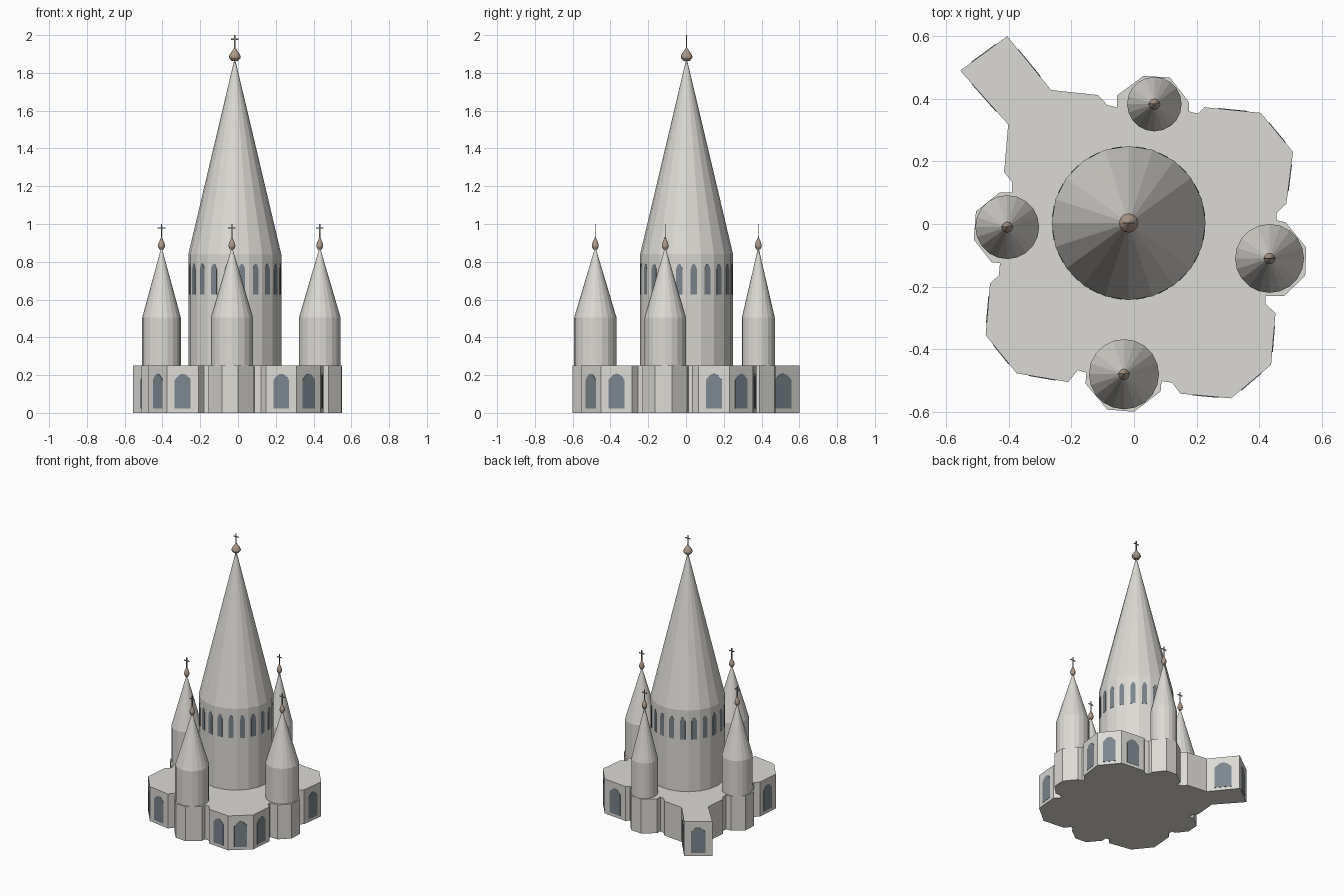
import bpy, bmesh
from math import sin, cos, pi
from mathutils import Vector

if "Cube" in bpy.data.objects:
    bpy.data.objects.remove(bpy.data.objects["Cube"])


def material(name, color):
    m = bpy.data.materials.new(name)
    m.diffuse_color = (*color, 1)
    m.use_nodes = True
    m.node_tree.nodes["Principled BSDF"].inputs["Base Color"].default_value = m.diffuse_color
    return m


STONE = material("stone", (0.72, 0.70, 0.66))
GLASS = material("dark_glass", (0.20, 0.24, 0.27))
COPPER = material("copper", (0.42, 0.32, 0.25))
IRON = material("iron", (0.22, 0.21, 0.20))


def finish(name, bm, mat):
    bmesh.ops.recalc_face_normals(bm, faces=bm.faces)
    me = bpy.data.meshes.new(name)
    bm.to_mesh(me)
    bm.free()
    me.materials.append(mat)
    ob = bpy.data.objects.new(name, me)
    bpy.context.collection.objects.link(ob)
    return ob


def prism(bm, pts, push):
    face = bm.faces.new([bm.verts.new(p) for p in pts])
    ext = bmesh.ops.extrude_face_region(bm, geom=[face], use_keep_orig=True)
    moved = [g for g in ext["geom"] if isinstance(g, bmesh.types.BMVert)]
    bmesh.ops.translate(bm, verts=moved, vec=push)


def lathe(name, center, profile, sides, mat):
    """Revolve (radius, z) points; radius 0 becomes a tip."""
    bm = bmesh.new()
    rings = []
    for r, z in profile:
        n = sides if r > 0 else 1
        rings.append([bm.verts.new((center[0] + r * cos(2 * pi * i / sides),
                                    center[1] + r * sin(2 * pi * i / sides), z))
                      for i in range(n)])
    bm.faces.new(rings[0])
    for lo, hi in zip(rings, rings[1:]):
        for i in range(sides):
            j = (i + 1) % sides
            bm.faces.new((lo[i], lo[j], hi[0]) if len(hi) == 1
                         else (lo[i], lo[j], hi[j], hi[i]))
    return finish(name, bm, mat)


def window(bm, a, b, width, z0, shoulder, top):
    """Pointed window centred on the wall from a to b (walls run clockwise)."""
    a, b, up = Vector((*a, 0)), Vector((*b, 0)), Vector((0, 0, 1))
    mid, d = (a + b) / 2, (b - a).normalized()
    out = Vector((-d.y, d.x, 0))
    h = width / 2
    shape = [(-h, z0), (h, z0), (h, shoulder), (h * 0.45, top - 0.2 * (top - shoulder)),
             (0, top), (-h * 0.45, top - 0.2 * (top - shoulder)), (-h, shoulder)]
    prism(bm, [mid + d * u + up * z - out * 0.004 for u, z in shape], out * 0.006)


def finial(name, center, z, radius):
    # onion dome, then a thin cross on top
    lathe(name + "_onion", center,
          [(radius * 0.55, z - 0.006), (radius * 0.95, z + 0.008), (radius, z + 0.017),
           (radius * 0.8, z + 0.032), (radius * 0.35, z + 0.05), (0, z + 0.068)], 12, COPPER)
    bm = bmesh.new()
    for sx, z0, z1 in ((0.003, z + 0.05, z + 0.13), (0.02, z + 0.105, z + 0.111)):
        prism(bm, [(center[0] + x, center[1] + y, z0) for x, y in
                   ((-sx, -0.002), (sx, -0.002), (sx, 0.002), (-sx, 0.002))],
              Vector((0, 0, z1 - z0)))
    finish(name + "_cross", bm, IRON)


# Irregular ground-floor plan, clockwise from the porch corner
PLAN = [(-.405, .60), (-.265, .428), (-.115, .412), (-.085, .38), (-.055, .373), (-.055, .41),
        (.03, .473), (.115, .468), (.175, .39), (.175, .36), (.205, .352), (.225, .373),
        (.405, .355), (.508, .23), (.487, .065), (.455, .035), (.455, .012), (.485, .005),
        (.55, -.075), (.547, -.165), (.48, -.23), (.42, -.23), (.42, -.255), (.452, -.285),
        (.438, -.45), (.31, -.557), (.148, -.542), (.122, -.507), (.088, -.502), (.085, -.535),
        (0, -.60), (-.085, -.593), (-.155, -.51), (-.152, -.475), (-.18, -.467), (-.21, -.505),
        (-.375, -.477), (-.474, -.355), (-.46, -.19), (-.432, -.165), (-.428, -.125),
        (-.455, -.122), (-.512, -.05), (-.505, .04), (-.43, .10), (-.39, .10), (-.39, .135),
        (-.415, .165), (-.402, .318), (-.555, .49)]
bm = bmesh.new()
prism(bm, [(x, y, 0) for x, y in PLAN], Vector((0, 0, 0.25)))
finish("ground_floor", bm, STONE)

# Windows on every long ground-floor wall
bm = bmesh.new()
for a, b in zip(PLAN, PLAN[1:] + PLAN[:1]):
    length = (Vector(b) - Vector(a)).length
    if length > 0.155:
        window(bm, a, b, length * 0.51, 0.022, 0.175, 0.208)
finish("ground_windows", bm, GLASS)

# Main tower with its ring of windows
MAIN, R, N = (-0.017, 0.003), 0.246, 20
lathe("main_tower", MAIN, [(R, 0.24), (R, 0.84), (0, 1.88)], N, STONE)
ring = [(MAIN[0] + R * cos(2 * pi * i / N), MAIN[1] - R * sin(2 * pi * i / N)) for i in range(N)]
bm = bmesh.new()
for i in range(N):
    window(bm, ring[i], ring[(i + 1) % N], 0.034, 0.628, 0.762, 0.79)
finish("tower_windows", bm, GLASS)
finial("main", MAIN, 1.87, 0.031)

# Four side towers
for side, center, r in (("front", (-.032, -.48), .112), ("right", (.433, -.11), .11),
                        ("back", (.065, .383), .087), ("left", (-.405, -.01), .102)):
    lathe(side + "_tower", center, [(r, 0.24), (r, 0.505), (0, 0.88)], 20, STONE)
    finial(side, center, 0.87, 0.018)
